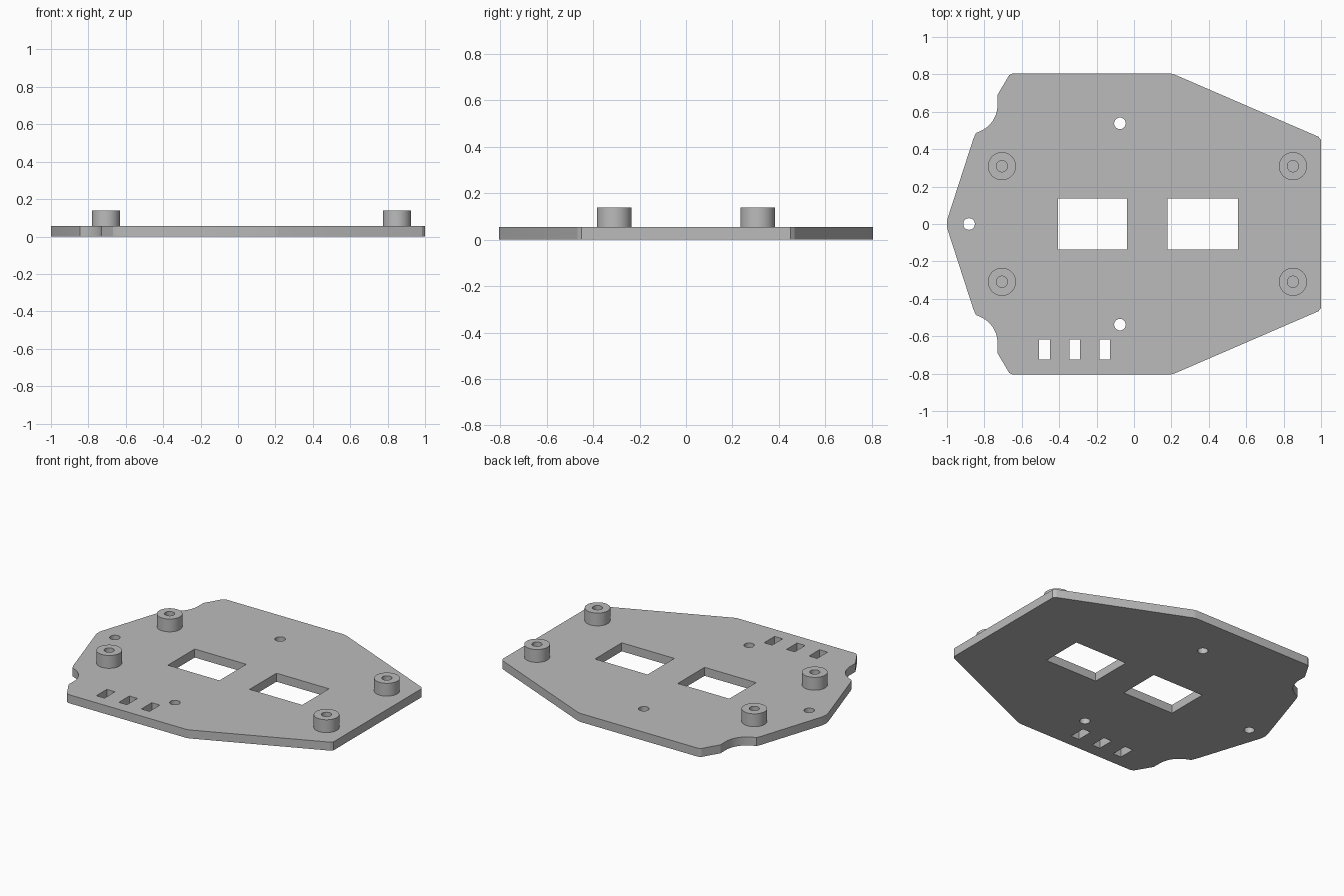
import bpy
import math
from math import cos, sin, radians

cube = bpy.data.objects.get("Cube")
if cube:
    bpy.data.objects.remove(cube, do_unlink=True)

PLATE_TOP = 0.055
POST_TOP = 0.138

grey = bpy.data.materials.new("matte grey")
grey.use_nodes = True
grey.diffuse_color = (0.5, 0.5, 0.5, 1)
grey.node_tree.nodes["Principled BSDF"].inputs["Base Color"].default_value = (0.5, 0.5, 0.5, 1)


def circle(x, y, r, n=40):
    return [(x + r * cos(math.tau * i / n), y + r * sin(math.tau * i / n)) for i in range(n)]


def rect(x0, x1, y0, y1):
    return [(x0, y0), (x1, y0), (x1, y1), (x0, y1)]


def arc(x, y, r, a0, a1, n):
    angles = [radians(a0 + (a1 - a0) * i / n) for i in range(n + 1)]
    return [(x + r * cos(a), y + r * sin(a)) for a in angles]


def extrude_loops(name, loops, z0, z1):
    """Extrude an outline, the other loops becoming holes."""
    curve = bpy.data.curves.new(name, "CURVE")
    curve.dimensions = "2D"
    curve.fill_mode = "BOTH"
    curve.extrude = (z1 - z0) / 2
    for loop in loops:
        spline = curve.splines.new("POLY")
        spline.points.add(len(loop) - 1)
        for point, (x, y) in zip(spline.points, loop):
            point.co = (x, y, 0, 1)
        spline.use_cyclic_u = True
    curve.materials.append(grey)
    obj = bpy.data.objects.new(name, curve)
    bpy.context.collection.objects.link(obj)
    obj.location.z = (z0 + z1) / 2
    bpy.ops.object.select_all(action="DESELECT")
    obj.select_set(True)
    bpy.context.view_layer.objects.active = obj
    bpy.ops.object.convert(target="MESH")
    obj = bpy.context.object
    # weld the caps to the walls
    bpy.ops.object.mode_set(mode="EDIT")
    bpy.ops.mesh.select_all(action="SELECT")
    bpy.ops.mesh.remove_doubles(threshold=0.0001)
    bpy.ops.mesh.normals_make_consistent(inside=False)
    bpy.ops.object.mode_set(mode="OBJECT")
    bpy.ops.object.shade_smooth_by_angle(angle=radians(25))
    return obj


# Plate outline: one half from right edge to left tip, then mirrored
half = [(1, 0.45), (0.985, 0.467), (0.215, 0.8), (0.195, 0.805),
        (-0.65, 0.805), (-0.668, 0.795), (-0.73, 0.69)]
half += arc(-0.88, 0.635, 0.15, 0, -68, 12)
half += [(-0.845, 0.486), (-0.858, 0.458), (-0.995, 0.035), (-1, 0.012)]
outline = half + [(x, -y) for x, y in reversed(half)]

# Windows, screw holes and cable slots
cutouts = [rect(-0.406, -0.037, -0.137, 0.137), rect(0.179, 0.556, -0.137, 0.137),
           circle(-0.075, 0.538, 0.031), circle(-0.075, -0.538, 0.031),
           circle(-0.882, 0, 0.031)]
for i in range(3):
    x = -0.478 + 0.161 * i
    cutouts.append(rect(x - 0.029, x + 0.029, -0.724, -0.617))

extrude_loops("base_plate", [outline] + cutouts, 0, PLATE_TOP)

# Hollow standoffs
for side, y in (("left", 0.309), ("right", -0.309)):
    for end, x in (("inner", -0.706), ("outer", 0.85)):
        extrude_loops(f"standoff_{side}_{end}",
                      [circle(x, y, 0.075), circle(x, y, 0.03)], PLATE_TOP, POST_TOP)
